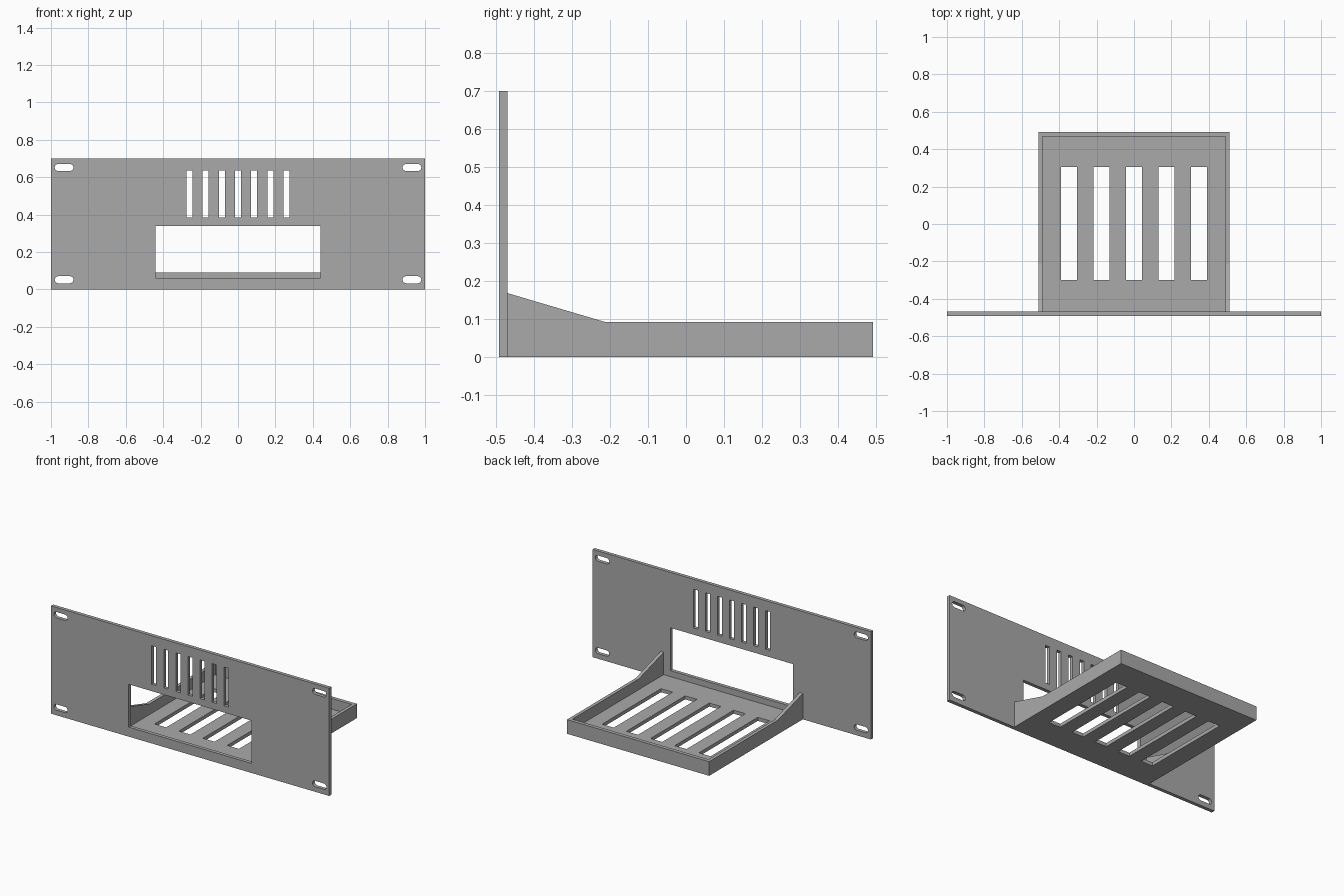
import bpy
import bmesh
import math

old = bpy.data.objects.get("Cube")
if old:
    bpy.data.objects.remove(old, do_unlink=True)

GREY = (0.4, 0.4, 0.4, 1.0)
grey = bpy.data.materials.new("plain grey")
grey.use_nodes = True
grey.diffuse_color = GREY
grey.node_tree.nodes["Principled BSDF"].inputs["Base Color"].default_value = GREY

# Shared dimensions
PLATE_FRONT, PLATE_BACK = -0.492, -0.469
TRAY_BACK, TRAY_HALF = 0.492, 0.511
WALL, FLOOR, RIM = 0.022, 0.023, 0.092


def rect(x0, x1, y0, y1):
    return [(x0, y0), (x1, y0), (x1, y1), (x0, y1)]


def rounded_slot(cx, cy, length, height, steps=10):
    r = height / 2
    points = []
    for side in (1, -1):
        for i in range(steps + 1):
            a = math.pi * (i / steps - 0.5)
            points.append((cx + side * (length / 2 - r + r * math.cos(a)),
                           cy + side * r * math.sin(a)))
    return points


def panel(name, loops, start, end, place):
    """Fill an outline with holes, extrude it from start to end, then place it."""
    bm = bmesh.new()
    for loop in loops:
        verts = [bm.verts.new((u, v, start)) for u, v in loop]
        for a, b in zip(verts, verts[1:] + verts[:1]):
            bm.edges.new((a, b))
    bmesh.ops.triangle_fill(bm, use_beauty=True, edges=bm.edges[:])
    top = bmesh.ops.extrude_face_region(bm, geom=bm.faces[:], use_keep_orig=True)
    for item in top["geom"]:
        if isinstance(item, bmesh.types.BMVert):
            item.co.z = end
    for vert in bm.verts:
        vert.co = place(*vert.co)
    bmesh.ops.recalc_face_normals(bm, faces=bm.faces[:])
    mesh = bpy.data.meshes.new(name)
    bm.to_mesh(mesh)
    bm.free()
    mesh.materials.append(grey)
    obj = bpy.data.objects.new(name, mesh)
    bpy.context.collection.objects.link(obj)
    return obj


def upright(u, v, w):
    return (u, w, v)


def sideways(u, v, w):
    return (w, u, v)


def flat(u, v, w):
    return (u, v, w)


# Front plate: window, vent slots and four rounded mounting slots
face = [rect(-1, 1, 0, 0.7), rect(-0.441, 0.441, 0.062, 0.34)]
for i in range(-3, 4):
    x = i * 0.0865
    face.append(rect(x - 0.016, x + 0.016, 0.384, 0.635))
for x in (-0.93, 0.93):
    for z in (0.052, 0.652):
        face.append(rounded_slot(x, z, 0.1, 0.038))
panel("front_plate", face, PLATE_FRONT, PLATE_BACK, upright)

# Tray floor with long ventilation slots
floor = [rect(-TRAY_HALF, TRAY_HALF, PLATE_BACK, TRAY_BACK)]
for i in range(-2, 3):
    x = i * 0.174
    floor.append(rect(x - 0.042, x + 0.042, -0.3, 0.304))
panel("tray_floor", floor, 0, FLOOR, flat)

# Side walls that rise toward the plate as braces
profile = [(PLATE_BACK, FLOOR), (TRAY_BACK, FLOOR), (TRAY_BACK, RIM),
           (-0.212, RIM), (PLATE_BACK, 0.168)]
for side, name in ((1, "left_wall"), (-1, "right_wall")):
    panel(name, [profile], side * TRAY_HALF, side * (TRAY_HALF - WALL), sideways)

# Rear wall between the side walls
inner = TRAY_HALF - WALL
panel("rear_wall", [rect(-inner, inner, FLOOR, RIM)],
      TRAY_BACK - 0.024, TRAY_BACK, upright)
